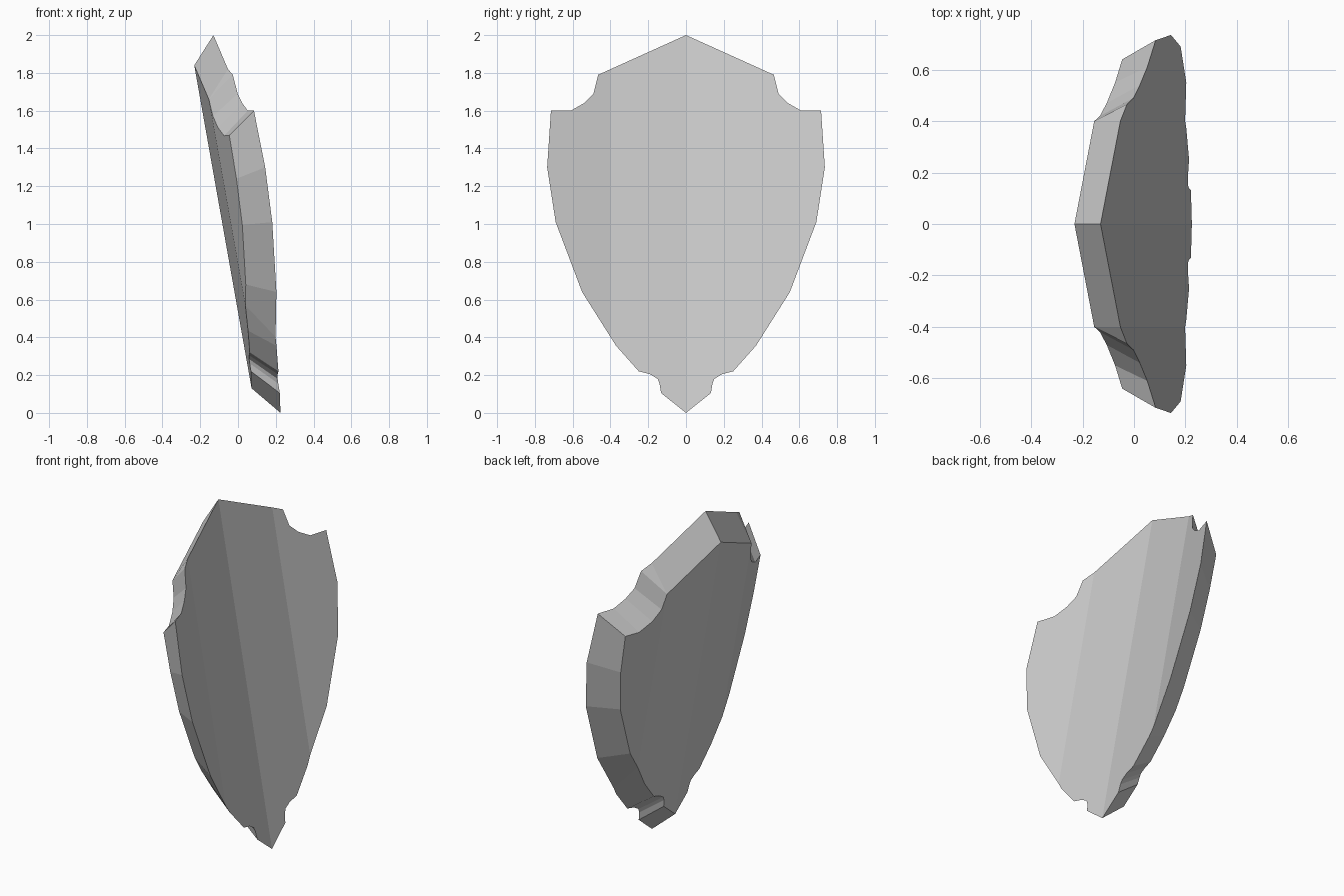
import bpy, bmesh

if "Cube" in bpy.data.objects:
    bpy.data.objects.remove(bpy.data.objects["Cube"])

# Half outline from top apex to bottom tip:
# (y, z) on the hollow rear face, then (y, z) on the smaller outer face
HALF = [
    (0.00, 2.00, 0.00, 1.84),
    (0.465, 1.79, 0.40, 1.66),
    (0.49, 1.69, 0.42, 1.57),
    (0.54, 1.64, 0.47, 1.51),
    (0.61, 1.60, 0.55, 1.467),
    (0.715, 1.60, 0.64, 1.47),
    (0.735, 1.30, 0.63, 1.24),
    (0.69, 1.01, 0.59, 0.995),
    (0.55, 0.64, 0.47, 0.68),
    (0.37, 0.355, 0.315, 0.435),
    (0.25, 0.22, 0.215, 0.32),
    (0.19, 0.205, 0.165, 0.305),
    (0.15, 0.18, 0.13, 0.285),
    (0.14, 0.155, 0.12, 0.262),
    (0.132, 0.105, 0.113, 0.22),
    (0.00, 0.00, 0.00, 0.13),
]
THICKNESS = 0.13
FOLD = 0.4


def curve_x(y, z):
    """Backward lean plus the folded wings on each side."""
    y = abs(y)
    return 0.225 - 0.1775 * z + 0.1125 * y + 0.2 * max(0.0, y - FOLD)


outline = HALF + [(-a, b, -c, d) for a, b, c, d in reversed(HALF[1:-1])]

# Flat plate with a sloping rim
bm = bmesh.new()
rear = [bm.verts.new((0, p[0], p[1])) for p in outline]
outer = [bm.verts.new((-THICKNESS, p[2], p[3])) for p in outline]
bm.faces.new(rear)
bm.faces.new(outer[::-1])
n = len(outline)
for i in range(n):
    j = (i + 1) % n
    bm.faces.new((rear[j], rear[i], outer[i], outer[j]))

# Fold lines
for y in (-FOLD, 0.0, FOLD):
    bmesh.ops.bisect_plane(bm, geom=bm.verts[:] + bm.edges[:] + bm.faces[:],
                           dist=1e-5, plane_co=(0, y, 0), plane_no=(0, 1, 0))

# Lean and fold the plate
for v in bm.verts:
    v.co.x += curve_x(v.co.y, v.co.z)

bmesh.ops.recalc_face_normals(bm, faces=bm.faces[:])
mesh = bpy.data.meshes.new("shield")
bm.to_mesh(mesh)
bm.free()
shield = bpy.data.objects.new("shield", mesh)
bpy.context.collection.objects.link(shield)
